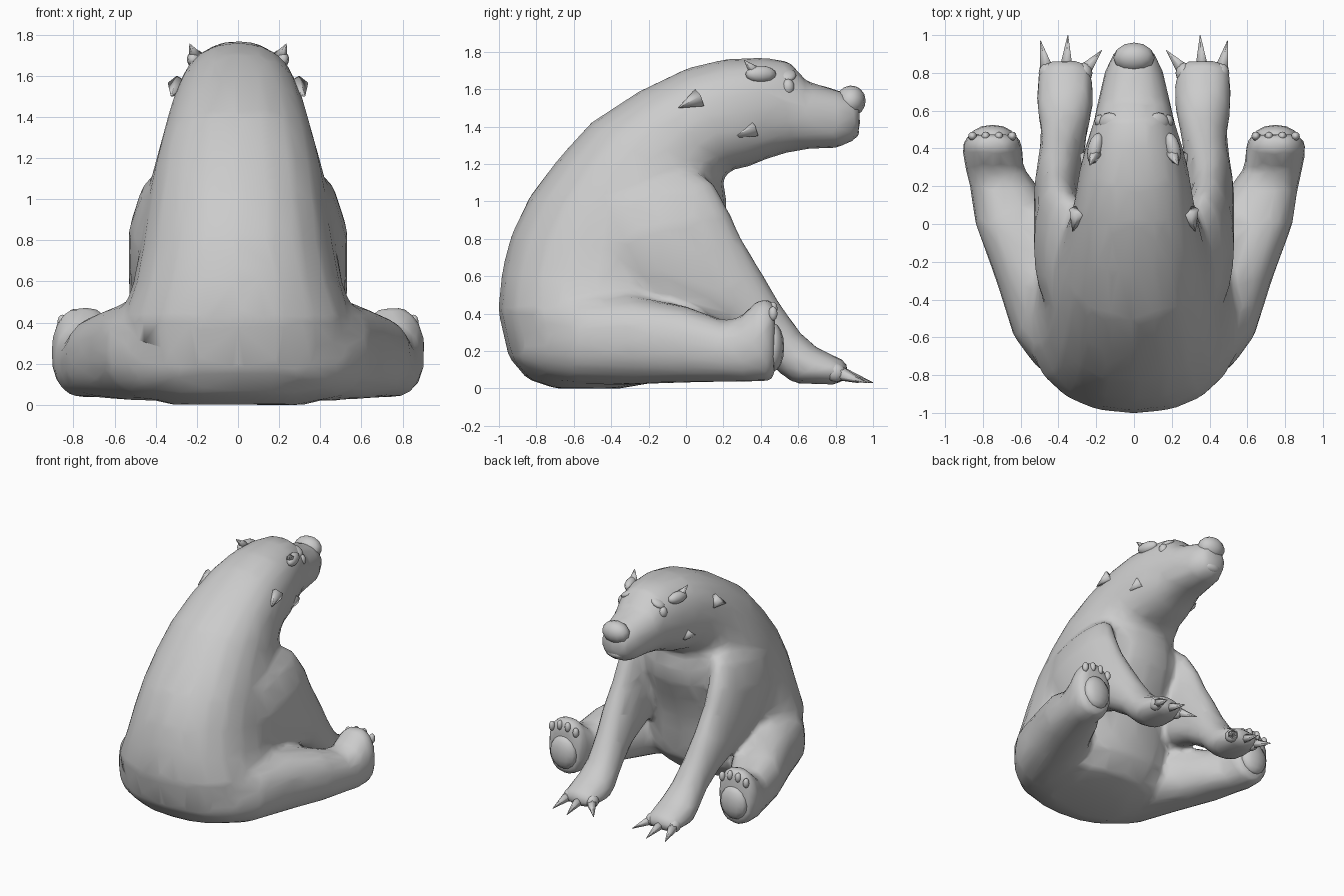
import bpy, bmesh
from math import cos, sin, pi, copysign
from mathutils import Vector, Matrix

if "Cube" in bpy.data.objects:
    bpy.data.objects.remove(bpy.data.objects["Cube"])

N = 20


def loft(bm, sections, side=1, power=0.88):
    """Closed tube; section = centre x, (y, z) of two opposite edges, half width."""
    rings = []
    for cx, y0, z0, y1, z1, hw in sections:
        mid = Vector((cx, (y0 + y1) / 2, (z0 + z1) / 2))
        d = Vector((0, (y1 - y0) / 2, (z1 - z0) / 2))
        ring = []
        for i in range(N):
            a = 2 * pi * i / N
            c = copysign(abs(cos(a)) ** power, cos(a))
            s = copysign(abs(sin(a)) ** power, sin(a))
            p = mid + Vector((hw * c, 0, 0)) + d * s
            ring.append(bm.verts.new((p.x * side, p.y, p.z)))
        rings.append(ring)
    faces = [bm.faces.new(rings[0]), bm.faces.new(rings[-1])]
    for a, b in zip(rings, rings[1:]):
        for i in range(N):
            j = (i + 1) % N
            faces.append(bm.faces.new((a[i], a[j], b[j], b[i])))
    bmesh.ops.recalc_face_normals(bm, faces=faces)


def finish(bm, name):
    me = bpy.data.meshes.new(name)
    bm.to_mesh(me)
    bm.free()
    for p in me.polygons:
        p.use_smooth = True
    ob = bpy.data.objects.new(name, me)
    bpy.context.collection.objects.link(ob)
    return ob


def ball(name, loc, size, rot=(0, 'X')):
    bm = bmesh.new()
    m = Matrix.Translation(loc) @ Matrix.Rotation(rot[0], 4, rot[1]) @ Matrix.Diagonal((*size, 1))
    bmesh.ops.create_uvsphere(bm, u_segments=12, v_segments=8, radius=1, matrix=m)
    return finish(bm, name)


def spike(name, base, tip, r, sides=6):
    base, tip = Vector(base), Vector(tip)
    d = tip - base
    m = Matrix.Translation((base + tip) / 2) @ d.to_track_quat('Z', 'Y').to_matrix().to_4x4()
    bm = bmesh.new()
    bmesh.ops.create_cone(bm, cap_ends=True, segments=sides, radius1=r, radius2=0.002,
                          depth=d.length, matrix=m)
    return finish(bm, name)


# torso, neck and head in one sweep
torso = [
    (0, -.70, 0, -.35, 0, .33), (0, -.85, .05, -.12, .04, .46),
    (0, -.95, .17, 0, .18, .55), (0, -1.005, .42, .04, .40, .575),
    (0, -.985, .62, .07, .55, .51), (0, -.935, .82, .13, .72, .475),
    (0, -.84, 1.02, .20, .87, .45), (0, -.69, 1.22, .22, 1.0, .42),
    (0, -.51, 1.42, .20, 1.09, .38), (0, -.25, 1.59, .20, 1.13, .345),
    (0, 0, 1.71, .25, 1.17, .315), (0, .20, 1.76, .35, 1.19, .29),
    (0, .40, 1.77, .44, 1.23, .255), (0, .55, 1.75, .54, 1.26, .215),
    (0, .65, 1.64, .66, 1.28, .19), (0, .80, 1.60, .82, 1.285, .155),
    (0, .90, 1.56, .91, 1.33, .11), (0, .93, 1.52, .93, 1.39, .07)]
# sprawled hind leg with upright foot
leg = [
    (.18, -.89, .12, -.87, .40, .18), (.27, -.75, .05, -.73, .48, .26),
    (.35, -.60, .02, -.58, .52, .29), (.47, -.30, .02, -.30, .50, .26),
    (.62, 0, .03, 0, .44, .22),
    (.69, .20, .035, .20, .365, .18), (.74, .31, .035, .29, .38, .155),
    (.75, .41, .035, .39, .48, .16), (.75, .46, .04, .46, .475, .145),
    (.75, .475, .08, .475, .44, .11)]
# front leg reaching forward to the ground, rooted deep in the flank
arm = [
    (.28, -.35, 1.16, 0, 1.20, .07), (.36, -.50, .98, .15, 1.10, .11),
    (.395, -.48, .75, .23, .95, .135), (.40, -.36, .55, .30, .80, .13),
    (.40, -.06, .42, .40, .63, .13), (.385, .20, .32, .50, .46, .12),
    (.37, .38, .20, .61, .30, .125), (.365, .50, .08, .70, .22, .145),
    (.365, .58, .025, .78, .18, .155), (.365, .80, .02, .84, .155, .14),
    (.365, .86, .05, .87, .11, .09)]

bm = bmesh.new()
loft(bm, torso)
for s in (1, -1):
    loft(bm, leg, s, .85)
    loft(bm, arm, s, .95)
body = finish(bm, "body")
# fuse the lofts, soften the joins and return to a light faceted mesh
m = body.modifiers.new("fuse", 'REMESH')
m.mode, m.voxel_size, m.use_smooth_shade = 'VOXEL', .022, True
m = body.modifiers.new("soften", 'SMOOTH')
m.factor, m.iterations = .5, 12
m = body.modifiers.new("lighten", 'DECIMATE')
m.ratio = .06

ball("nose", (0, .88, 1.535), (.11, .08, .085), (-.35, 'X'))
ball("lower_lip", (0, .88, 1.37), (.08, .045, .04))

for s, side in ((1, "right"), (-1, "left")):
    # face
    ball("eye_" + side, (s * .175, .545, 1.61), (.035, .035, .045))
    ball("brow_" + side, (s * .13, .54, 1.675), (.06, .05, .025), (s * .5, 'Y'))
    ball("ear_" + side, (s * .205, .40, 1.68), (.04, .085, .045), (s * .25, 'Z'))
    spike("ear_tip_" + side, (s * .20, .38, 1.68), (s * .235, .31, 1.755), .042)
    # fur tufts on neck and cheek
    for k, (x, y, z) in enumerate([(.29, .03, 1.52), (.235, .32, 1.36)]):
        spike(f"fur_tuft_{side}_{k}", (s * x, y + .04, z + .03),
              (s * (x + .035), y - .07, z - .02), .055, 5)
    # front paw toes and claws
    for k, (bx, tx, ty) in enumerate([(.265, .17, .92), (.36, .35, 1.0), (.46, .495, .97)]):
        ball(f"toe_{side}_{k}", (s * bx, .80, .085), (.045, .055, .05))
        spike(f"claw_{side}_{k}", (s * bx, .81, .085), (s * tx, ty, .03), .042)
    # sole pads of hind foot
    ball("sole_pad_" + side, (s * .75, .465, .22), (.115, .06, .13))
    for k in range(4):
        x = .645 + .07 * k
        z = .40 if k in (0, 3) else .425
        ball(f"toe_pad_{side}_{k}", (s * x, .465, z), (.023, .024, .038))
